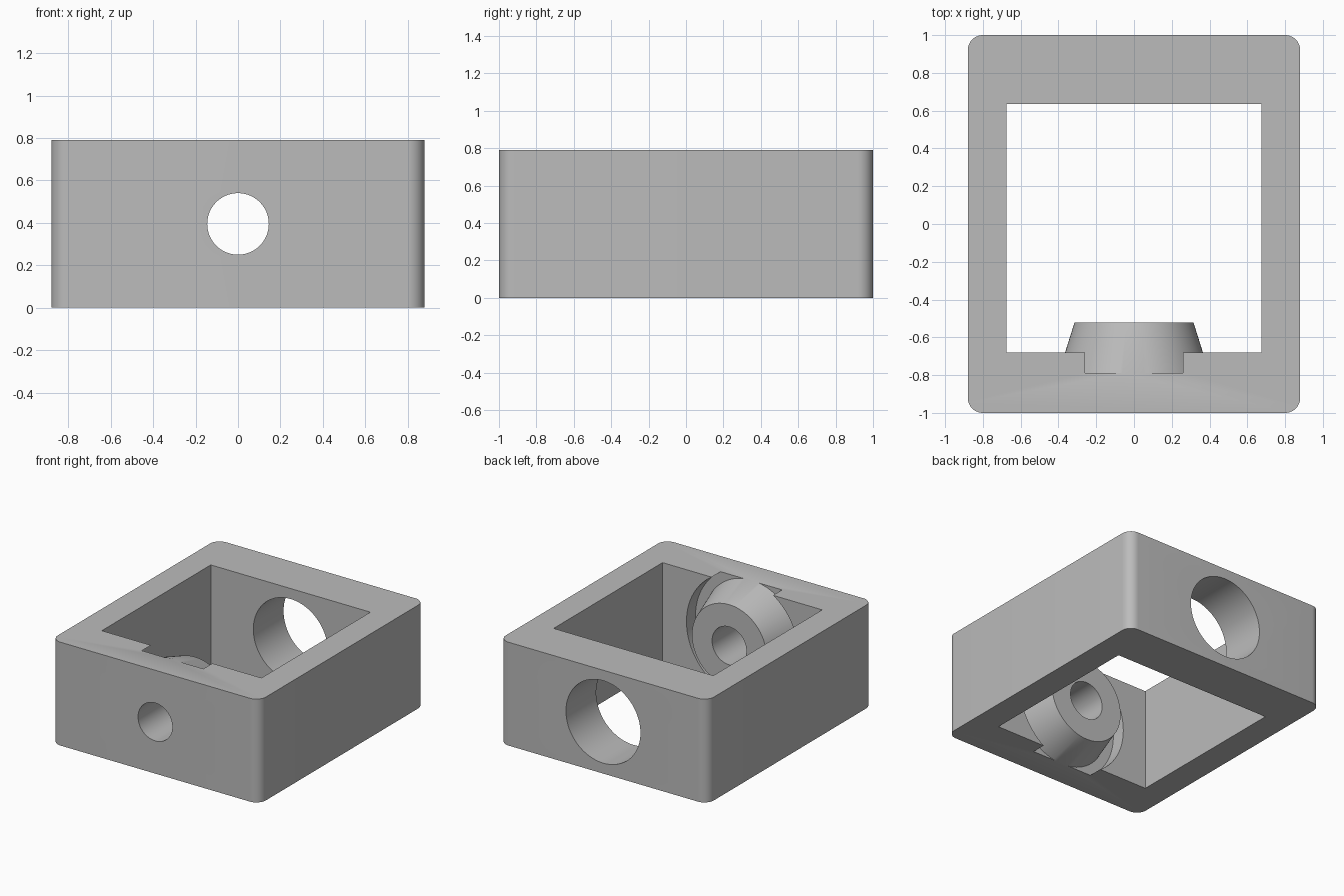
import bpy, bmesh, math
from mathutils import Matrix, Vector

if "Cube" in bpy.data.objects:
    bpy.data.objects.remove(bpy.data.objects["Cube"], do_unlink=True)

HEIGHT = 0.79
MID = HEIGHT / 2


def finish(name, bm):
    mesh = bpy.data.meshes.new(name)
    bm.to_mesh(mesh)
    bm.free()
    obj = bpy.data.objects.new(name, mesh)
    bpy.context.collection.objects.link(obj)
    return obj


def block(name, lo, hi, radius=0):
    """Box between two corners, with optional rounded upright edges."""
    lo, hi = Vector(lo), Vector(hi)
    bm = bmesh.new()
    bmesh.ops.create_cube(bm, size=1)
    for v in bm.verts:
        v.co = (lo + hi) / 2 + v.co * (hi - lo)
    if radius:
        upright = [e for e in bm.edges
                   if abs(e.verts[0].co.z - e.verts[1].co.z) > 0.1]
        bmesh.ops.bevel(bm, geom=upright, offset=radius, segments=10,
                        profile=0.5, affect='EDGES')
    return finish(name, bm)


def round_bar(name, y0, y1, r0, r1):
    """Cylinder or cone lying along y at mid height."""
    bm = bmesh.new()
    turn = Matrix.Translation((0, (y0 + y1) / 2, MID)) @ Matrix.Rotation(-math.pi / 2, 4, 'X')
    bmesh.ops.create_cone(bm, cap_ends=True, segments=96, radius1=r0, radius2=r1,
                          depth=y1 - y0, matrix=turn)
    return finish(name, bm)


def combine(target, tool, operation):
    mod = target.modifiers.new(operation.title(), 'BOOLEAN')
    mod.operation = operation
    mod.solver = 'EXACT'
    mod.object = tool
    bpy.context.view_layer.objects.active = target
    bpy.ops.object.modifier_apply(modifier=mod.name)
    bpy.data.objects.remove(tool, do_unlink=True)


# Outer housing with rounded corners
housing = block("housing", (-0.88, -1, 0), (0.88, 1, HEIGHT), 0.08)

# Cavity with round recess, leaving a conical boss standing on the front wall
cavity = block("cavity_cutter", (-0.675, -0.681, -0.3), (0.675, 0.635, HEIGHT + 0.3))
combine(cavity, round_bar("recess_cutter", -0.79, -0.6, 0.473, 0.473), 'UNION')
combine(cavity, round_bar("boss", -0.854, -0.522, 0.42, 0.315), 'DIFFERENCE')
combine(housing, cavity, 'DIFFERENCE')

# Small bore through front wall and boss, large bore through back wall
combine(housing, round_bar("front_bore", -1.2, -0.4, 0.145, 0.145), 'DIFFERENCE')
combine(housing, round_bar("back_bore", 0.5, 1.2, 0.315, 0.315), 'DIFFERENCE')

# Plain grey material
grey = bpy.data.materials.new("plain grey")
grey.use_nodes = True
colour = (0.5, 0.5, 0.5, 1)
grey.diffuse_color = colour
grey.node_tree.nodes["Principled BSDF"].inputs["Base Color"].default_value = colour
housing.data.materials.clear()
housing.data.materials.append(grey)
for p in housing.data.polygons:
    p.material_index = 0

# Smooth round faces, crisp edges
bpy.ops.object.select_all(action='DESELECT')
housing.select_set(True)
bpy.context.view_layer.objects.active = housing
bpy.ops.object.shade_smooth_by_angle(angle=math.radians(30))
